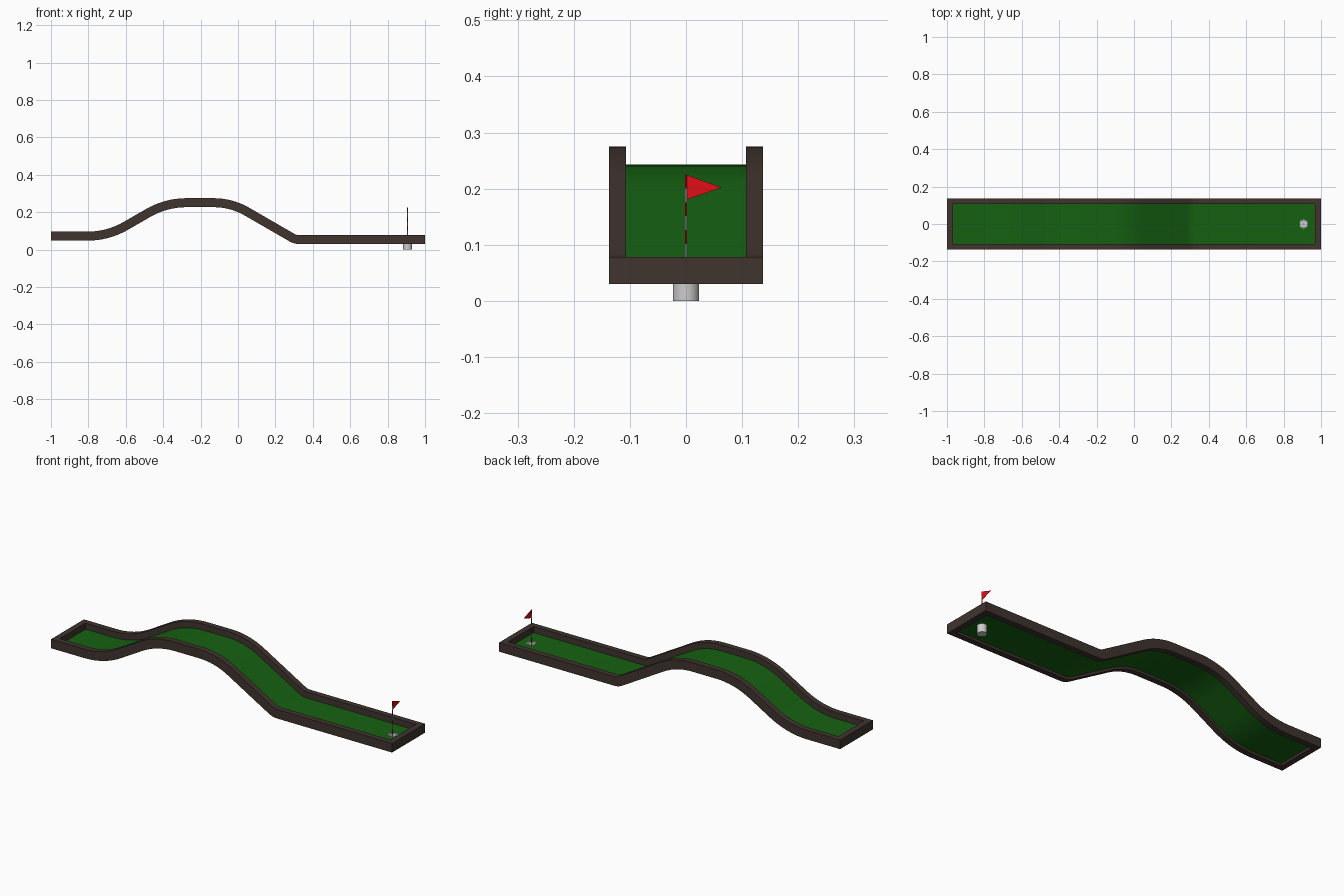
import bpy, bmesh, math
from mathutils import Vector, Matrix

if "Cube" in bpy.data.objects:
    bpy.data.objects.remove(bpy.data.objects["Cube"])


def material(name, rgb):
    m = bpy.data.materials.new(name)
    m.diffuse_color = (*rgb, 1)
    m.use_nodes = True
    m.node_tree.nodes["Principled BSDF"].inputs["Base Color"].default_value = m.diffuse_color
    return m


WOOD = material("dark_wood", (0.05, 0.034, 0.028))
GREEN = material("turf_green", (0.008, 0.12, 0.006))
RED = material("flag_red", (0.75, 0.005, 0.008))
WHITE = material("stripe_white", (0.8, 0.8, 0.85))


def finish(name, bm, mats=(), smooth=True):
    bmesh.ops.recalc_face_normals(bm, faces=bm.faces)
    me = bpy.data.meshes.new(name)
    bm.to_mesh(me)
    bm.free()
    for m in mats:
        me.materials.append(m)
    ob = bpy.data.objects.new(name, me)
    bpy.context.collection.objects.link(ob)
    if smooth:
        bpy.ops.object.select_all(action='DESELECT')
        ob.select_set(True)
        bpy.context.view_layer.objects.active = ob
        bpy.ops.object.shade_smooth_by_angle(angle=math.radians(30))
    return ob


def filleted(corners, steps=8):
    """Round the polyline corners (x, z, tangent length) with circular arcs."""
    pts = []
    for i, (x, z, t) in enumerate(corners):
        p = Vector((x, z))
        if t == 0:
            pts.append(p)
            continue
        a = (Vector(corners[i - 1][:2]) - p).normalized()
        b = (Vector(corners[i + 1][:2]) - p).normalized()
        half = a.angle(b) / 2
        r = t * math.tan(half)
        centre = p + (a + b).normalized() * (t / math.cos(half))
        u, v = p + a * t - centre, p + b * t - centre
        sweep_angle = math.pi - 2 * half
        for k in range(steps + 1):
            f = k / steps
            d = (u * math.sin((1 - f) * sweep_angle) + v * math.sin(f * sweep_angle))
            pts.append(centre + d.normalized() * r)
    return pts


def sweep(name, path, y0, y1, o0, o1, mat):
    """Rectangular bar following the path, offset along the path normal."""
    bm = bmesh.new()
    rings = []
    for i, p in enumerate(path):
        d = path[min(i + 1, len(path) - 1)] - path[max(i - 1, 0)]
        # flat stretches keep an upright section
        if i in (0, len(path) - 1):
            d = Vector((1, 0))
        n = Vector((-d.y, d.x)).normalized()
        rings.append([bm.verts.new((p.x + n.x * o, y, p.y + n.y * o))
                      for y, o in ((y0, o0), (y1, o0), (y1, o1), (y0, o1))])
    for a, b in zip(rings, rings[1:]):
        for k in range(4):
            j = (k + 1) % 4
            bm.faces.new((a[k], a[j], b[j], b[k]))
    bm.faces.new(rings[0])
    bm.faces.new(rings[-1])
    return finish(name, bm, [mat])


# Lane centre line: flat tee, hump, flat putting end
Z_TEE, Z_TOP, Z_END, H = 0.072, 0.251, 0.054, 0.024
path = filleted([(-1, Z_TEE, 0), (-0.695, Z_TEE, 0.11), (-0.385, Z_TOP, 0.11),
                 (-0.035, Z_TOP, 0.095), (0.306, Z_END, 0.02), (1, Z_END, 0)])

# Wooden side rails (mirrored) and end rails
rail = sweep("side_rails", path, 0.107, 0.1375, -H, H, WOOD)
mir = rail.modifiers.new("mirror", 'MIRROR')
mir.use_axis = (False, True, False)
for name, x0, x1, z in (("tee_end_rail", -1, -0.969, Z_TEE), ("hole_end_rail", 0.969, 1, Z_END)):
    sweep(name, [Vector((x0, z)), Vector((x1, z))], -0.107, 0.107, -H, H, WOOD)

# Turf with the hole cut out
CX = 0.907
inner = [Vector((-0.969, Z_TEE))] + path[1:-1] + [Vector((0.969, Z_END))]
turf = sweep("turf", inner, -0.107, 0.107, -0.011, -0.008, GREEN)
bm = bmesh.new()
bmesh.ops.create_cone(bm, cap_ends=True, segments=32, radius1=0.022, radius2=0.022, depth=0.06,
                      matrix=Matrix.Translation((CX, 0, 0.045)))
cutter = finish("hole_cutter", bm, smooth=False)
cutter.hide_render = True
cutter.hide_set(True)
cut = turf.modifiers.new("hole", 'BOOLEAN')
cut.operation, cut.solver, cut.object = 'DIFFERENCE', 'EXACT', cutter

# Cup below the hole
bm = bmesh.new()
prof = [(0, 0), (0.0235, 0), (0.0235, 0.0465), (0.0195, 0.0465), (0.0195, 0.003), (0, 0.003)]
vs = [bm.verts.new((CX + r, 0, z)) for r, z in prof]
es = [bm.edges.new(e) for e in zip(vs, vs[1:])]
bmesh.ops.spin(bm, geom=vs + es, cent=(CX, 0, 0), axis=(0, 0, 1), angle=math.tau, steps=32)
bmesh.ops.remove_doubles(bm, verts=bm.verts, dist=1e-5)
finish("cup", bm)

# Striped flag pole
bm = bmesh.new()
TOP, STRIPES = 0.225, 9
step = (TOP - 0.003) / STRIPES
for i in range(STRIPES):
    before = set(bm.faces)
    bmesh.ops.create_cone(bm, cap_ends=i in (0, STRIPES - 1), segments=12, radius1=0.0022,
                          radius2=0.0022, depth=step,
                          matrix=Matrix.Translation((CX, 0, TOP - step * (i + 0.5))))
    for f in set(bm.faces) - before:
        f.material_index = i % 2
finish("flag_pole", bm, [RED, WHITE])

# Pennant
bm = bmesh.new()
tri = bm.faces.new([bm.verts.new((CX - 0.0005, y, z))
                    for y, z in ((0, 0.225), (0.064, 0.202), (0, 0.18))])
ext = bmesh.ops.extrude_face_region(bm, geom=[tri], use_keep_orig=True)
bmesh.ops.translate(bm, vec=(0.001, 0, 0),
                    verts=[g for g in ext["geom"] if isinstance(g, bmesh.types.BMVert)])
finish("pennant", bm, [RED], smooth=False)
